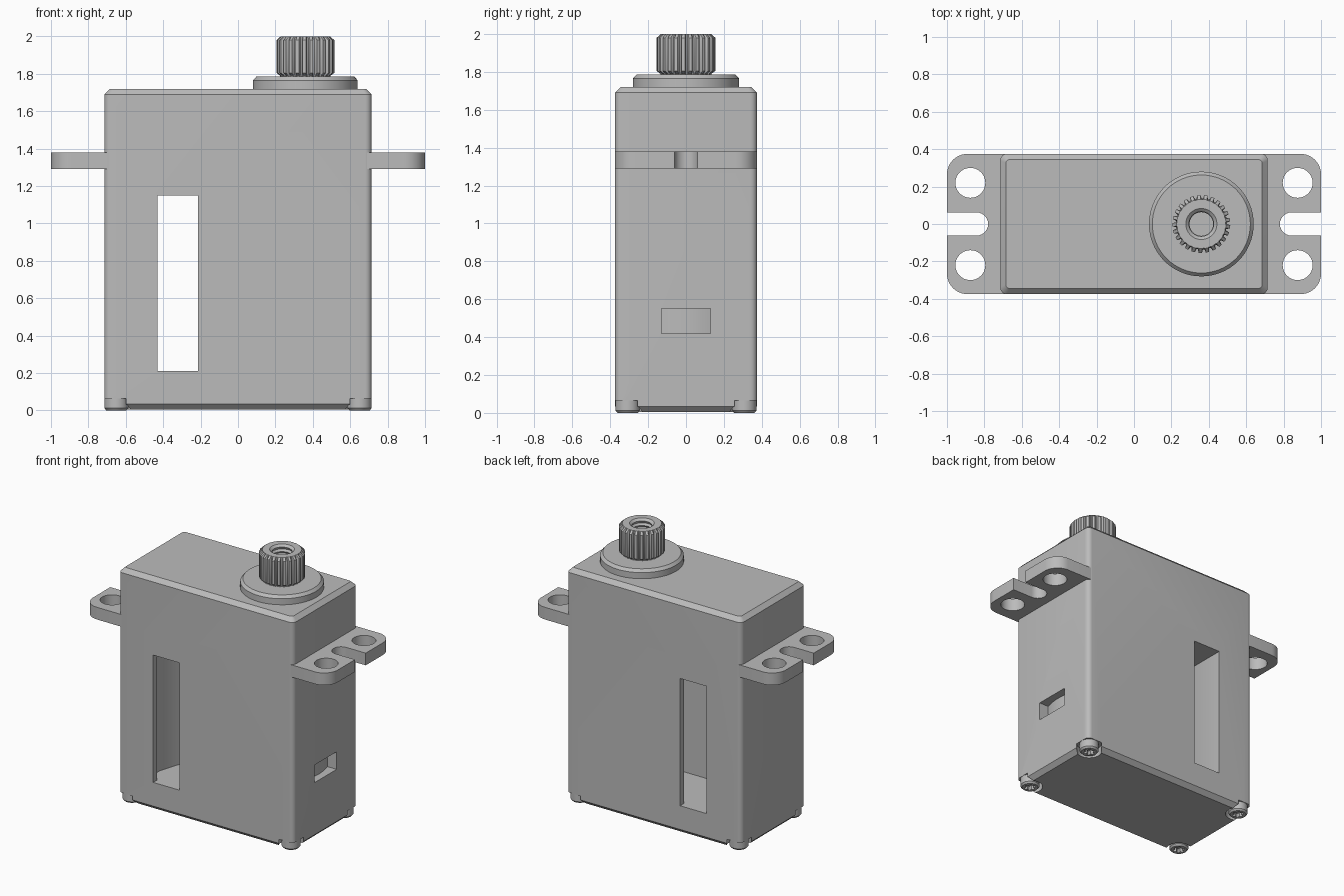
import bpy, bmesh
from math import sin, cos, pi, radians

if "Cube" in bpy.data.objects:
    bpy.data.objects.remove(bpy.data.objects["Cube"], do_unlink=True)

grey = bpy.data.materials.new("plain grey")
grey.use_nodes = True
grey.diffuse_color = (0.5, 0.5, 0.5, 1)
grey.node_tree.nodes["Principled BSDF"].inputs["Base Color"].default_value = (0.5, 0.5, 0.5, 1)


def loft(name, rings):
    """Skin a list of (outline, z) rings and cap both ends."""
    bm = bmesh.new()
    loops = [[bm.verts.new((x, y, z)) for x, y in pts] for pts, z in rings]
    for a, b in zip(loops, loops[1:]):
        n = len(a)
        for i in range(n):
            bm.faces.new((a[i], a[(i + 1) % n], b[(i + 1) % n], b[i]))
    bm.faces.new(loops[0])
    bm.faces.new(loops[-1])
    bmesh.ops.recalc_face_normals(bm, faces=bm.faces)
    mesh = bpy.data.meshes.new(name)
    bm.to_mesh(mesh)
    bm.free()
    mesh.materials.append(grey)
    ob = bpy.data.objects.new(name, mesh)
    bpy.context.collection.objects.link(ob)
    return ob


def prism(name, pts, z0, z1):
    return loft(name, [(pts, z0), (pts, z1)])


def arc(cx, cy, r, a0, a1, n):
    return [(cx + r * cos(radians(a0 + (a1 - a0) * i / n)),
             cy + r * sin(radians(a0 + (a1 - a0) * i / n))) for i in range(n + 1)]


def circle(r, n=48, cx=0, cy=0):
    return arc(cx, cy, r, 0, 360, n)[:-1]


def rounded_rect(hx, hy, r):
    pts = []
    for sx, sy, a in ((1, 1, 0), (-1, 1, 90), (-1, -1, 180), (1, -1, 270)):
        pts += arc(sx * (hx - r), sy * (hy - r), r, a, a + 90, 6)
    return pts


def cut(ob, cutter):
    mod = ob.modifiers.new("cut", "BOOLEAN")
    mod.operation = "DIFFERENCE"
    mod.solver = "EXACT"
    mod.object = cutter
    bpy.context.view_layer.objects.active = ob
    bpy.ops.object.modifier_apply(modifier=mod.name)
    bpy.data.objects.remove(cutter, do_unlink=True)


def smooth(ob):
    bpy.ops.object.select_all(action="DESELECT")
    ob.select_set(True)
    bpy.context.view_layer.objects.active = ob
    bpy.ops.object.shade_smooth_by_angle(angle=radians(28))


# case with chamfered top and bottom
HX, HY, C = 0.715, 0.375, 0.03
outer = rounded_rect(HX, HY, 0.035)
inner = rounded_rect(HX - C, HY - C, 0.02)
case = loft("case", [(inner, 0.005), (outer, 0.035), (outer, 1.69), (inner, 1.72)])

# tall window with the hollow behind it
hollow = [(-0.43, -0.5), (-0.43, -0.33), (-0.5, -0.33), (-0.5, -0.2), (-0.45, -0.04),
          (-0.43, 0), (-0.43, 0.5), (-0.215, 0.5), (-0.215, 0.33), (0.12, 0.33),
          (0.12, -0.08), (-0.215, -0.08), (-0.215, -0.5)]
cut(case, prism("window_cutter", hollow, 0.21, 1.15))

# cable port in the side, with a rounded back
port = [(0.8, -0.13), (0.8, 0.13)] + arc(0.2, 0, 0.46, 16.4, -16.4, 10)
cut(case, prism("port_cutter", port, 0.42, 0.55))

# corner recesses and star-drive screws
SX, SY = 0.65, 0.308
for sx, side in ((1, "left"), (-1, "right")):
    for sy, end in ((1, "back"), (-1, "front")):
        cx, cy = sx * SX, sy * SY
        cut(case, prism("recess_cutter", circle(0.084, 40, cx, cy), -0.05, 0.065))
        star = []
        for i in range(36):
            a = 2 * pi * i / 36
            r = 0.033 + 0.008 * cos(6 * a)
            star.append((cx + r * cos(a), cy + r * sin(a)))
        head = circle(0.064, 36, cx, cy)
        smooth(loft(f"screw_{end}_{side}", [
            (head, 0.08), (head, 0.012), (circle(0.054, 36, cx, cy), 0),
            (star, 0), (star, 0.03)]))
smooth(case)

# mounting ears: rounded plate, open slot and two holes each
for s, side in ((1, "left"), (-1, "right")):
    R = 0.11
    pts = [(0.69, -HY)] + arc(1 - R, -HY + R, R, -90, 0, 10)
    pts += [(1, -0.062)] + arc(0.842, 0, 0.062, 270, 90, 14) + [(1, 0.062)]
    pts += arc(1 - R, HY - R, R, 0, 90, 10) + [(0.69, HY)]
    ear = prism(f"mounting_ear_{side}", [(s * x, y) for x, y in pts], 1.29, 1.38)
    for y in (-0.22, 0.22):
        cut(ear, prism("hole_cutter", circle(0.08, 40, s * 0.875, y), 1.2, 1.5))
    smooth(ear)

# bearing collar under the shaft
AX = 0.36
collar = loft("bearing_collar", [
    (circle(0.28, 64), 1.70), (circle(0.28, 64), 1.765), (circle(0.262, 64), 1.785)])
collar.location.x = AX
smooth(collar)

# splined output shaft with a threaded bore
TEETH = 25


def spline(root, tip):
    pts = []
    for i in range(TEETH):
        for f, r in ((0, root), (0.22, root), (0.38, tip), (0.84, tip)):
            a = 2 * pi * (i + f) / TEETH
            pts.append((r * cos(a), r * sin(a)))
    return pts


N = TEETH * 4
rings = [(spline(0.13, 0.135), 1.77), (spline(0.13, 0.135), 1.79), (spline(0.136, 0.155), 1.805),
         (spline(0.136, 0.155), 1.98), (spline(0.13, 0.132), 2.0),
         (circle(0.083, N), 2.0), (circle(0.066, N), 1.985)]
for i in range(5):
    z = 1.975 - i * 0.03
    rings += [(circle(0.075, N), z - 0.008), (circle(0.063, N), z - 0.022)]
shaft = loft("output_shaft", rings)
shaft.location.x = AX
smooth(shaft)
